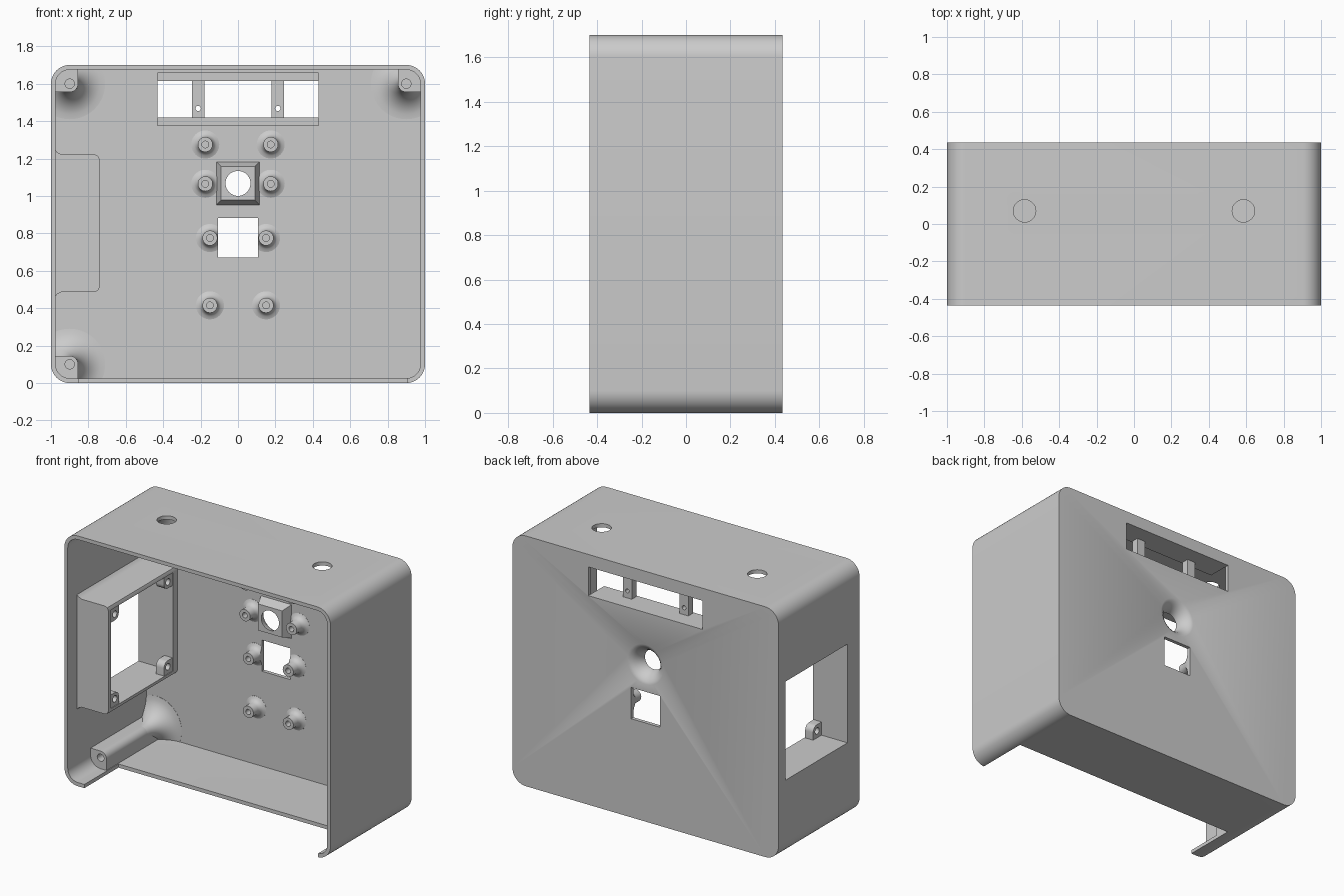
import bpy, bmesh, math
from mathutils import Vector, Matrix

cube = bpy.data.objects.get("Cube")
if cube:
    bpy.data.objects.remove(cube, do_unlink=True)

grey = bpy.data.materials.new("plain_grey")
grey.use_nodes = True
grey.diffuse_color = (0.6, 0.6, 0.6, 1)
grey.node_tree.nodes["Principled BSDF"].inputs["Base Color"].default_value = (0.6, 0.6, 0.6, 1)

BACK, INNER = 0.435, 0.41      # outer and inner faces of the back wall
WALL, HEIGHT = 0.025, 1.7


def make(name, bm):
    bmesh.ops.recalc_face_normals(bm, faces=bm.faces)
    mesh = bpy.data.meshes.new(name)
    bm.to_mesh(mesh)
    bm.free()
    mesh.materials.append(grey)
    obj = bpy.data.objects.new(name, mesh)
    bpy.context.scene.collection.objects.link(obj)
    return obj


def box(name, lo, hi):
    bm = bmesh.new()
    bmesh.ops.create_cube(bm, size=1)
    for v in bm.verts:
        v.co = Vector([(a + b) / 2 + c * (b - a) for a, b, c in zip(lo, hi, v.co)])
    return make(name, bm)


def prism(name, outline, y0, y1):
    """Extrude an (x, z) outline along y."""
    bm = bmesh.new()
    face = bm.faces.new([bm.verts.new((x, y0, z)) for x, z in outline])
    new = bmesh.ops.extrude_face_region(bm, geom=[face])["geom"]
    verts = [g for g in new if isinstance(g, bmesh.types.BMVert)]
    bmesh.ops.translate(bm, verts=verts, vec=(0, y1 - y0, 0))
    return make(name, bm)


def lathe(name, profile, x, z, closed=False, steps=40):
    """Spin a (radius, y) profile about an axis along y."""
    bm = bmesh.new()
    vs = [bm.verts.new((r, y, 0)) for r, y in profile]
    pairs = list(zip(vs, vs[1:])) + ([(vs[-1], vs[0])] if closed else [])
    edges = [bm.edges.new(p) for p in pairs]
    bmesh.ops.spin(bm, geom=vs + edges, cent=(0, 0, 0), axis=(0, 1, 0),
                   angle=math.tau, steps=steps)
    bmesh.ops.remove_doubles(bm, verts=bm.verts, dist=1e-5)
    bmesh.ops.translate(bm, verts=bm.verts, vec=(x, 0, z))
    return make(name, bm)


def rod(name, centre, radius, length, axis):
    bm = bmesh.new()
    bmesh.ops.create_cone(bm, cap_ends=True, segments=32, radius1=radius,
                          radius2=radius, depth=length)
    turn = Vector((0, 0, 1)).rotation_difference(Vector(axis)).to_matrix().to_4x4()
    bmesh.ops.transform(bm, matrix=Matrix.Translation(centre) @ turn, verts=bm.verts)
    return make(name, bm)


def boolean(obj, other, op="DIFFERENCE", keep=False):
    mod = obj.modifiers.new("cut", "BOOLEAN")
    mod.object, mod.operation, mod.solver = other, op, "EXACT"
    dg = bpy.context.evaluated_depsgraph_get()
    mesh = bpy.data.meshes.new_from_object(obj.evaluated_get(dg))
    obj.modifiers.clear()
    obj.data = mesh
    if not keep:
        bpy.data.objects.remove(other, do_unlink=True)


def rounded(x0, x1, z0, z1, radii, n=10):
    """Rounded rectangle; radii run from upper right, anticlockwise."""
    pts = []
    corners = [(x1, z1, -1, -1), (x0, z1, 1, -1), (x0, z0, 1, 1), (x1, z0, -1, 1)]
    for k, ((x, z, sx, sz), r) in enumerate(zip(corners, radii)):
        for i in range(n + 1):
            a = math.pi / 2 * (k + i / n)
            pts.append((x + sx * r + r * math.cos(a), z + sz * r + r * math.sin(a)))
    return pts


def inset(d):
    return rounded(-1 + d, 1 - d, d, HEIGHT - d, [0.1 - d] * 4)


parts = []

# Case: rounded shell, open at the front
case = prism("case_shell", inset(0), -BACK, BACK)
boolean(case, prism("cavity", inset(WALL), -0.6, INNER))

# Button boss: tapered block behind the dimple
bm = bmesh.new()
bmesh.ops.create_cone(bm, cap_ends=True, segments=4, radius1=0.118 * math.sqrt(2),
                      radius2=0.09 * math.sqrt(2), depth=0.075)
bmesh.ops.transform(bm, verts=bm.verts, matrix=Matrix.Translation((0, 0.3825, 1.067))
                    @ Matrix.Rotation(math.pi / 2, 4, "X")
                    @ Matrix.Rotation(math.pi / 4, 4, "Z"))
boolean(case, make("button_boss", bm), "UNION")
dimple = [(0, 0.5), (0.135, 0.5), (0.135, BACK), (0.118, 0.428), (0.102, 0.415),
          (0.087, 0.397), (0.075, 0.375), (0.067, 0.35), (0.065, 0.3), (0, 0.3)]
boolean(case, lathe("dimple", dimple, 0, 1.067))

# Openings in the case
boolean(case, box("floor_cut", (-0.85, -0.6, -0.1), (0.905, -0.07, 0.05)))
boolean(case, box("display_cut", (-0.43, 0.3, 1.42), (0.43, 0.6, 1.615)))
boolean(case, box("side_cut", (-1.1, -0.305, 0.52), (-0.9, 0.36, 1.19)))
for s in (-1, 1):
    boolean(case, rod("top_hole", (s * 0.585, 0.07, HEIGHT), 0.06, 0.2, (0, 0, 1)))
sensor_cut = box("sensor_cut", (-0.108, 0.2, 0.67), (0.108, 0.6, 0.882))
boolean(case, sensor_cut, keep=True)
parts.append(case)

# Standoffs with flared feet
standoff = [(0.075, 0.415), (0.075, 0.409), (0.058, 0.403), (0.046, 0.39), (0.04, 0.372),
            (0.04, 0.323), (0.018, 0.323), (0.018, 0.415)]
for x, z in ((0.175, 1.275), (0.175, 1.065), (0.15, 0.775), (0.15, 0.415)):
    for s in (-1, 1):
        post = lathe("standoff", standoff, s * x, z, closed=True)
        if z == 0.775:
            boolean(post, sensor_cut, keep=True)
        parts.append(post)
bpy.data.objects.remove(sensor_cut, do_unlink=True)

# Corner screw posts with wide flares on the back wall
flare = [(0, 0.415), (0.19, 0.415), (0.19, 0.409)]
for i in range(1, 9):
    a = math.pi / 2 * i / 8
    flare.append((0.19 - 0.145 * math.sin(a), 0.409 - 0.16 * (1 - math.cos(a))))
flare.append((0, flare[-1][1]))
for name, sx, top in (("upper_right", -1, True), ("upper_left", 1, True),
                      ("lower_right", -1, False)):
    cx, cz = sx * 0.9, HEIGHT - 0.1 if top else 0.1
    x0, x1 = sorted((sx * 0.988, sx * 0.855))
    z0, z1 = (HEIGHT - 0.145, HEIGHT - 0.012) if top else (0.012, 0.145)
    radii = [0.088 if (kx == sx and (kz > 0) == top) else
             0.045 if (kx != sx and (kz > 0) != top) else 0.001
             for kx, kz in ((1, 1), (-1, 1), (-1, -1), (1, -1))]
    post = prism(name + "_screw_post", rounded(x0, x1, z0, z1, radii), -0.19, 0.415)
    boolean(post, rod("hole", (cx, -0.15, cz), 0.025, 0.4, (0, 1, 0)))
    foot = lathe(name + "_post_flare", flare, cx, cz, steps=64)
    boolean(foot, prism("trim", inset(0.012), -0.5, 0.43), "INTERSECT")
    parts += [post, foot]

# Socket housing: sleeve around the side window
half = [(-0.985, 0.4), (-0.965, 0.378), (-0.942, 0.367), (-0.765, 0.367),
        (-0.748, 0.36), (-0.74, 0.342)]
mid = 0.854
outline = [(x, mid + h) for x, h in half] + [(x, mid - h) for x, h in reversed(half)]
sleeve = prism("socket_housing", outline, -0.335, 0.415)
boolean(sleeve, box("sleeve_cut", (-1.1, -0.305, 0.52), (-0.6, 0.36, 1.19)))
parts.append(sleeve)

# Screw tabs in the four corners of the housing
for ye, sy in ((-0.305, 1), (0.36, -1)):
    for ze, sz in ((0.52, 1), (1.19, -1)):
        ys, zs = sorted((ye - sy * 0.01, ye + sy * 0.09)), sorted((ze - sz * 0.01, ze + sz * 0.09))
        tab = box("socket_tab", (-0.805, ys[0], zs[0]), (-0.745, ys[1], zs[1]))
        bm = bmesh.new()
        bm.from_mesh(tab.data)
        inner = [e for e in bm.edges if all(
            abs(v.co.y - ye) > 0.05 and abs(v.co.z - ze) > 0.05 for v in e.verts)]
        bmesh.ops.bevel(bm, geom=inner, offset=0.04, segments=6, profile=0.5, affect="EDGES")
        bm.to_mesh(tab.data)
        bm.free()
        boolean(tab, rod("hole", (-0.77, ye + sy * 0.047, ze + sz * 0.047), 0.022, 0.2, (1, 0, 0)))
        parts.append(tab)

# Display surround: two rails and two drilled bars
for name, z0, z1 in (("lower", 1.375, 1.42), ("upper", 1.615, 1.66)):
    parts.append(box(name + "_display_rail", (-0.43, 0.265, z0), (0.43, 0.415, z1)))
for s in (-1, 1):
    x0, x1 = sorted((s * 0.18, s * 0.245))
    bar = box("display_bar", (x0, 0.275, 1.41), (x1, 0.325, 1.625))
    boolean(bar, rod("hole", (s * 0.213, 0.3, 1.468), 0.014, 0.2, (0, 1, 0)))
    parts.append(bar)

# Smooth the curved surfaces, keep the edges sharp
bpy.ops.object.select_all(action="DESELECT")
for obj in parts:
    obj.select_set(True)
bpy.context.view_layer.objects.active = case
bpy.ops.object.shade_smooth_by_angle(angle=math.radians(30))
